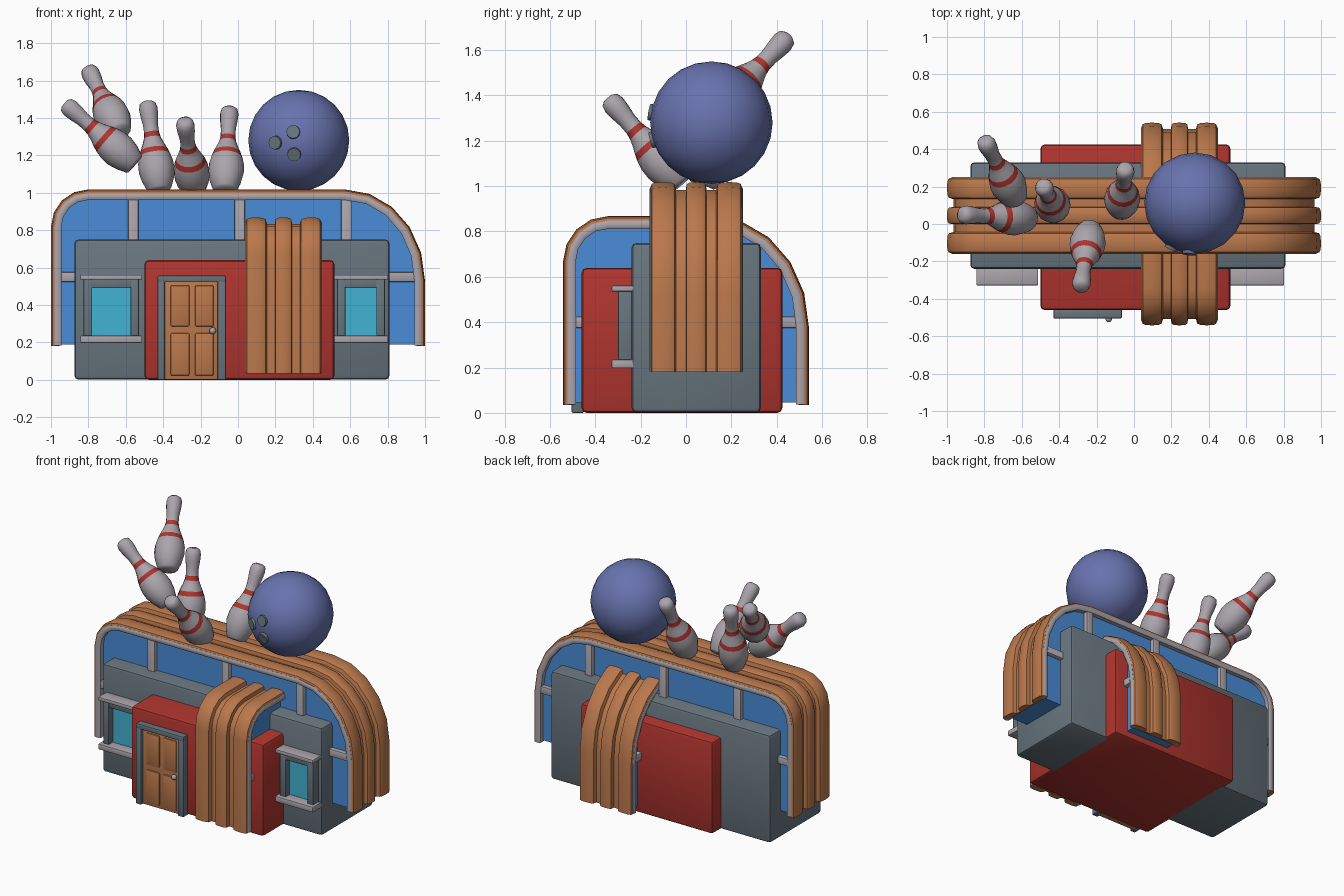
import bpy, bmesh, math
from mathutils import Vector

if "Cube" in bpy.data.objects:
    bpy.data.objects.remove(bpy.data.objects["Cube"])


def material(name, rgb):
    m = bpy.data.materials.new(name)
    lin = [((c / 255 + 0.055) / 1.055) ** 2.4 for c in rgb]
    m.diffuse_color = (*lin, 1)
    m.use_nodes = True
    m.node_tree.nodes["Principled BSDF"].inputs["Base Color"].default_value = m.diffuse_color
    return m


COPPER = material("copper orange", (186, 120, 76))
STEEL = material("slate grey", (104, 117, 126))
RED = material("brick red", (174, 52, 46))
PALE = material("pale grey", (170, 165, 172))
BLUE = material("glass blue", (72, 140, 215))
CYAN = material("window cyan", (66, 178, 212))
BALL = material("ball blue", (104, 115, 174))


def finish(name, bm, mats, angle=40):
    bmesh.ops.recalc_face_normals(bm, faces=bm.faces[:])
    me = bpy.data.meshes.new(name)
    bm.to_mesh(me)
    bm.free()
    for m in mats:
        me.materials.append(m)
    ob = bpy.data.objects.new(name, me)
    bpy.context.collection.objects.link(ob)
    bpy.ops.object.select_all(action='DESELECT')
    ob.select_set(True)
    bpy.context.view_layer.objects.active = ob
    bpy.ops.object.shade_smooth_by_angle(angle=math.radians(angle))
    return ob


def box(name, x, y, z, mat, bevel=0.006, segments=2):
    bm = bmesh.new()
    bmesh.ops.create_cube(bm, size=1)
    for v in bm.verts:
        v.co = [(a + b) / 2 + c * (b - a) for (a, b), c in zip((x, y, z), v.co)]
    if bevel:
        bmesh.ops.bevel(bm, geom=bm.edges[:], offset=bevel, segments=segments,
                        profile=0.5, affect='EDGES')
    return finish(name, bm, [mat])


def arch_line(half, z0, z1, d):
    """Lopsided arch: tight left corner, wide right corner, inset by d."""
    pts = [(-half + d, z0)]
    r = 0.2
    for i in range(5):
        a = math.pi - i * math.pi / 8
        pts.append((-half + r + (r - d) * math.cos(a), z1 - r + (r - d) * math.sin(a)))
    rx, rz = 0.43, 0.49
    for i in range(6):
        a = math.pi / 2 - i * math.pi / 10
        pts.append((half - rx + (rx - d) * math.cos(a), z1 - rz + (rz - d) * math.sin(a)))
    return pts + [(half - d, z0)]


def sweep(name, section, half, z0, z1, place, mat):
    """Sweep a closed (depth, inset) section along the arch line."""
    bm = bmesh.new()
    rows = [[bm.verts.new(place(u, w, z)) for u, z in arch_line(half, z0, z1, d)]
            for w, d in section]
    for i, row in enumerate(rows):
        nxt = rows[(i + 1) % len(rows)]
        for k in range(len(row) - 1):
            bm.faces.new((row[k], row[k + 1], nxt[k + 1], nxt[k]))
    for k in (0, -1):
        bm.faces.new([row[k] for row in rows])
    return finish(name, bm, [mat])


# Walls
box("main_block", (-0.875, 0.81), (-0.24, 0.33), (0.001, 0.75), STEEL, 0.022)
box("front_and_back_block", (-0.50, 0.515), (-0.46, 0.425), (0, 0.64), RED, 0.022)

# Two ribbed arches crossing each other, with glazed ends
outer_half = [(-0.2, 0.02), (-0.196, 0.008), (-0.18, 0.002), (-0.145, 0), (-0.11, 0.003),
              (-0.095, 0.01), (-0.088, 0.034), (-0.046, 0.034), (-0.042, 0.01),
              (-0.03, 0.002)]
ribs = (outer_half + [(0, 0)] + [(-w, d) for w, d in reversed(outer_half)]
        + [(0.16, 0.046), (-0.16, 0.046)])


def make_arch(label, half, z0, z1, place, rail_z, mullions):
    def bar(name, u, w, z, mat=PALE):
        a, b = place(u[0], w[0], z[0]), place(u[1], w[1], z[1])
        return box(name, *[(min(p, q), max(p, q)) for p, q in zip(a, b)], mat, 0.008)

    sweep(label + "_ribs", ribs, half, z0, z1, place, COPPER)
    bm = bmesh.new()
    line = arch_line(half, z0 + 0.01, z1, 0.042)
    a, b = ([bm.verts.new(place(u, w, z)) for u, z in line] for w in (-0.17, 0.17))
    bm.faces.new(a)
    bm.faces.new(b)
    for i in range(len(a)):
        j = (i + 1) % len(a)
        bm.faces.new((a[i], a[j], b[j], b[i]))
    finish(label + "_glass", bm, [BLUE], 20)
    for s, side in ((-1, "near"), (1, "far")):
        frame = [(0.201, 0.02), (0.206, 0.03), (0.206, 0.046), (0.2, 0.056),
                 (0.155, 0.056), (0.155, 0.02)]
        sweep(f"{label}_{side}_frame", [(s * w, d) for w, d in frame],
              half, z0 + 0.003, z1, place, PALE)
        w = (s * 0.16, s * 0.2)
        bar(f"{label}_{side}_rail", (-half + 0.04, half - 0.04), w,
            (rail_z - 0.026, rail_z + 0.026))
        for i, u in enumerate(mullions):
            bar(f"{label}_{side}_mullion_{i}", (u - 0.028, u + 0.028), w, (z0 + 0.2, z1 - 0.04))


make_arch("long_arch", 1.0, 0.18, 1.018, lambda u, w, z: (u, 0.045 + w, z),
          0.55, (-0.56, 0.01, 0.58))
make_arch("cross_arch", 0.542, 0.035, 0.868, lambda u, w, z: (0.243 + w, u, z), 0.40, ())

# Door with frame, four panels and knob
box("door", (-0.395, -0.105), (-0.485, -0.45), (0.002, 0.53), COPPER, 0.003)
for n, x in (("left", (-0.43, -0.39)), ("right", (-0.11, -0.065))):
    box("door_frame_" + n, x, (-0.505, -0.45), (0, 0.53), STEEL)
box("door_frame_top", (-0.43, -0.065), (-0.505, -0.45), (0.522, 0.557), STEEL)
for x in ((-0.36, -0.26), (-0.23, -0.13)):
    for z in ((0.022, 0.25), (0.285, 0.505)):
        box("door_panel", x, (-0.494, -0.476), z, COPPER, 0.008)
bm = bmesh.new()
bmesh.ops.create_uvsphere(bm, u_segments=12, v_segments=8, radius=0.018)
bmesh.ops.translate(bm, verts=bm.verts[:], vec=(-0.135, -0.507, 0.262))
finish("door_knob", bm, [PALE])

# Windows with sills
for n, x0, x1 in (("left", -0.825, -0.53), ("right", 0.53, 0.785)):
    box(n + "_window_pane", (x0 + 0.02, x1 - 0.02), (-0.255, -0.23), (0.21, 0.54), CYAN, 0)
    for side, x in (("a", (x0, x0 + 0.045)), ("b", (x1 - 0.045, x1))):
        box(f"{n}_window_jamb_{side}", x, (-0.3, -0.23), (0.2, 0.55), STEEL)
    box(n + "_window_head", (x0, x1), (-0.298, -0.23), (0.49, 0.55), STEEL)
    for side, z in (("top", (0.535, 0.561)), ("bottom", (0.197, 0.236))):
        box(f"{n}_window_{side}_sill", (x0 - 0.018, x1 + 0.018), (-0.328, -0.23), z, PALE)

# Ball with finger holes
centre, radius = Vector((0.325, 0.112, 1.28)), 0.27
bm = bmesh.new()
bmesh.ops.create_uvsphere(bm, u_segments=20, v_segments=12, radius=radius)
bmesh.ops.translate(bm, verts=bm.verts[:], vec=centre)
finish("ball", bm, [BALL])
for i, (x, z) in enumerate(((0.20, 1.268), (0.295, 1.325), (0.30, 1.205))):
    dx, dz = x - centre.x, z - centre.z
    n = Vector((dx, -math.sqrt(radius ** 2 - dx * dx - dz * dz), dz)).normalized()
    bm = bmesh.new()
    bmesh.ops.create_cone(bm, cap_ends=True, segments=12, radius1=0.038, radius2=0.036, depth=0.03)
    rot = n.to_track_quat('Z', 'Y').to_matrix().to_4x4()
    bmesh.ops.transform(bm, matrix=rot, verts=bm.verts[:])
    bmesh.ops.translate(bm, verts=bm.verts[:], vec=centre + n * (radius - 0.005))
    finish(f"finger_hole_{i}", bm, [STEEL])

# Pins: lathed profile of (height, radius), with two red bands
pin_profile = [(0, 0.055), (0.012, 0.066), (0.06, 0.085), (0.11, 0.096), (0.16, 0.094),
               (0.2, 0.084), (0.23, 0.073), (0.265, 0.057), (0.295, 0.046), (0.325, 0.04),
               (0.37, 0.04), (0.42, 0.047), (0.46, 0.05), (0.488, 0.043), (0.5, 0.025)]
pins = [((-0.63, 0.13, 1.32), (-0.80, 0.45, 1.66)),
        ((-0.55, 0.03, 1.15), (-0.93, 0.05, 1.48)),
        ((-0.42, 0.07, 1.01), (-0.485, 0.205, 1.49)),
        ((-0.235, -0.02, 1.01), (-0.285, -0.34, 1.385)),
        ((-0.07, 0.075, 1.01), (-0.045, 0.30, 1.455))]
for p, (base, tip) in enumerate(pins):
    base, tip = Vector(base), Vector(tip)
    rot = (tip - base).to_track_quat('Z', 'Y')
    bm = bmesh.new()
    n = 14
    rings = [[bm.verts.new(base + rot @ Vector((r * math.cos(k * math.tau / n),
                                                r * math.sin(k * math.tau / n), h)))
              for k in range(n)] for h, r in pin_profile]
    for i in range(len(rings) - 1):
        for k in range(n):
            j = (k + 1) % n
            f = bm.faces.new((rings[i][k], rings[i][j], rings[i + 1][j], rings[i + 1][k]))
            f.material_index = 1 if i in (5, 8) else 0
    bm.faces.new(rings[0])
    bm.faces.new(rings[-1])
    finish(f"pin_{p}", bm, [PALE, RED], 50)
